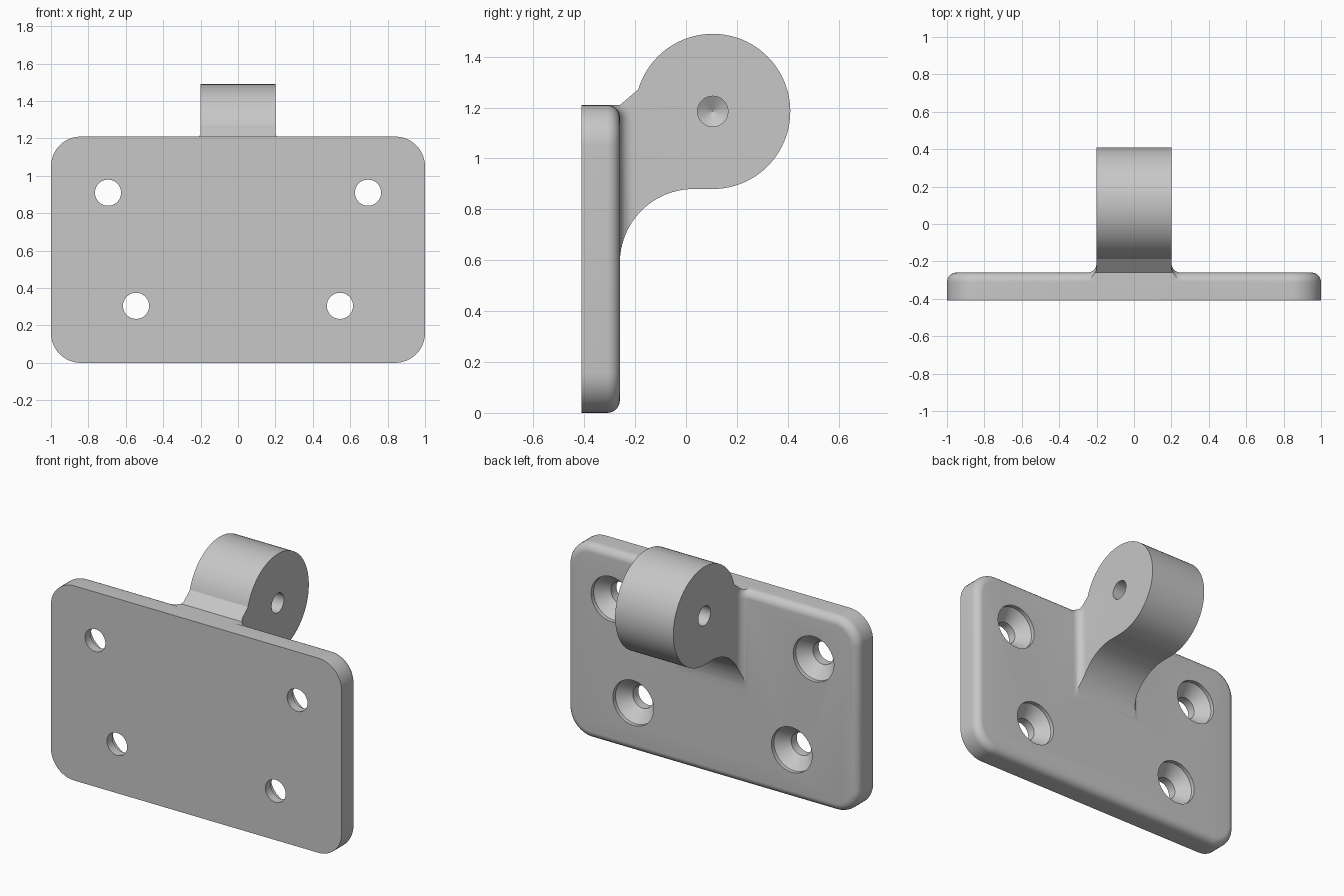
import bpy, bmesh
from math import sin, cos, pi, radians

if "Cube" in bpy.data.objects:
    bpy.data.objects.remove(bpy.data.objects["Cube"])

metal = bpy.data.materials.new("grey metal")
metal.use_nodes = True
GREY = (0.57, 0.57, 0.57, 1)
metal.diffuse_color = GREY
metal.node_tree.nodes["Principled BSDF"].inputs["Base Color"].default_value = GREY


def loft(name, rings):
    """Skin a list of equal-length point rings and cap both ends."""
    bm = bmesh.new()
    loops = [[bm.verts.new(p) for p in ring] for ring in rings]
    n = len(loops[0])
    for a, b in zip(loops, loops[1:]):
        for i in range(n):
            j = (i + 1) % n
            bm.faces.new((a[i], a[j], b[j], b[i]))
    bm.faces.new(loops[0])
    bm.faces.new(loops[-1])
    bmesh.ops.recalc_face_normals(bm, faces=bm.faces)
    mesh = bpy.data.meshes.new(name)
    bm.to_mesh(mesh)
    bm.free()
    mesh.materials.append(metal)
    obj = bpy.data.objects.new(name, mesh)
    bpy.context.collection.objects.link(obj)
    return obj


def combine(target, tool, operation):
    """Apply a boolean and delete the tool."""
    mod = target.modifiers.new("combine", "BOOLEAN")
    mod.object, mod.operation, mod.solver = tool, operation, "EXACT"
    bpy.context.view_layer.objects.active = target
    bpy.ops.object.modifier_apply(modifier=mod.name)
    bpy.data.objects.remove(tool)


def arc(cx, cy, r, start, end, steps):
    angles = [radians(start + (end - start) * i / steps) for i in range(steps + 1)]
    return [(cx + r * cos(a), cy + r * sin(a)) for a in angles]


FRONT, BACK, TOP, EDGE = -0.41, -0.26, 1.21, 0.05
CORNER = 0.16


# Plate: rounded rectangle with rounded back edges
def plate_ring(y, inset):
    ring = []
    for sx, sz, start in ((1, 1, 0), (-1, 1, 90), (-1, -1, 180), (1, -1, 270)):
        cx = sx * (1 - CORNER)
        cz = TOP / 2 + sz * (TOP / 2 - CORNER)
        ring += arc(cx, cz, CORNER - inset, start, start + 90, 12)
    return [(x, y, z) for x, z in ring]


rounding = arc(0, BACK - EDGE, EDGE, 0, 90, 8)
bracket = loft("bracket_plate", [plate_ring(FRONT, 0)] +
               [plate_ring(y, EDGE - x) for x, y in rounding])

# Knuckle: side profile extruded across the plate
profile = [(-0.35, TOP), (BACK, TOP)]
profile += arc(0.105, 1.185, 0.305, 163.5, -90, 64)
profile += arc(0.03, 0.59, 0.29, 90, 180, 24)
profile += [(-0.35, 0.59)]


def knuckle(name, half):
    return loft(name, [[(x, y, z) for y, z in profile] for x in (-half, half)])


# Side fillets: concave section swept up the plate and over its rounded edge
side = [(0.25, -0.03)] + [(x, d) for x, d in arc(0.25, 0.05, EDGE, 270, 180, 8)]
section = side + [(-x, d) for x, d in reversed(side)]
path = [(BACK, 0.5, 0)]
for i in range(9):
    a = radians(10 * i)
    path.append((BACK - EDGE + EDGE * cos(a), TOP - EDGE + EDGE * sin(a), a))
web = loft("side_fillets", [[(x, y + d * cos(a), z + d * sin(a)) for x, d in section]
                            for y, z, a in path])
combine(web, knuckle("fillet_limit", 0.3), "INTERSECT")
combine(bracket, knuckle("knuckle", 0.2), "UNION")
combine(bracket, web, "UNION")


# Countersunk screw holes
def drill(name, stations, place):
    rings = [[place(t, u, v) for u, v in arc(0, 0, r, 0, 348.75, 31)]
             for t, r in stations]
    combine(bracket, loft(name, rings), "DIFFERENCE")


screw = [(-0.45, 0.07), (-0.355, 0.07), (-0.285, 0.14), (-0.2, 0.14)]
for hx, hz in ((0.695, 0.91), (0.545, 0.305)):
    for s in (-1, 1):
        drill("screw_hole", screw, lambda t, u, v: (s * hx + u, t, hz + v))

# Blind pin holes with drill-point ends
pin = [(0.25, 0.06), (0.1, 0.06), (0.065, 0.0005)]
for s in (-1, 1):
    drill("pin_hole", pin, lambda t, u, v: (s * t, 0.105 + u, 1.185 + v))

# Smooth curved surfaces, keep sharp edges
bracket.name = "hinge_bracket"
bpy.ops.object.select_all(action="DESELECT")
bracket.select_set(True)
bpy.context.view_layer.objects.active = bracket
bpy.ops.object.shade_smooth_by_angle(angle=radians(25))
